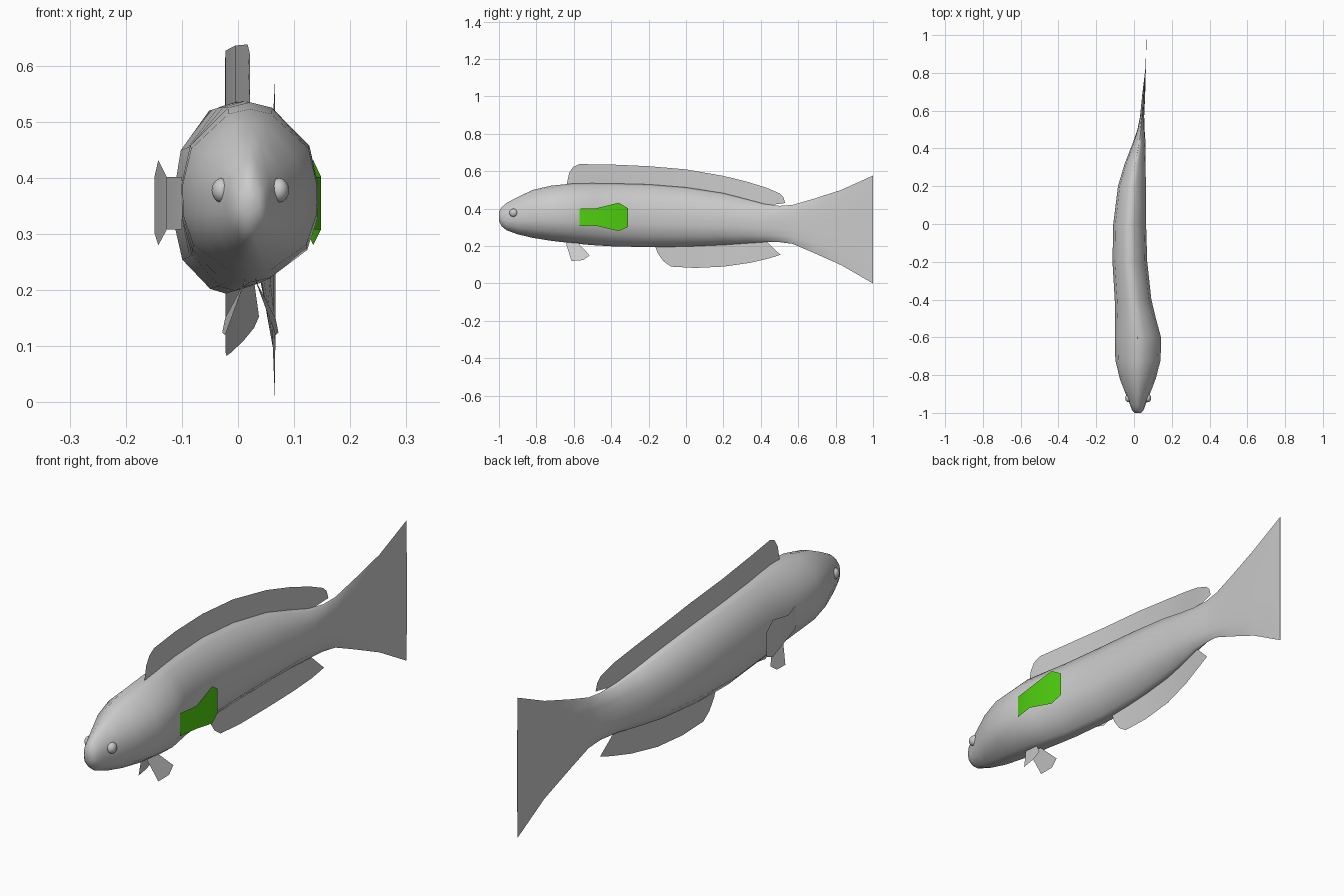
import bpy, math

if "Cube" in bpy.data.objects:
    bpy.data.objects.remove(bpy.data.objects["Cube"])

# body stations: y, centre x, half width, top z, bottom z
STATIONS = [
    (-1.0, .02, .018, .385, .335), (-.985, .02, .031, .408, .305), (-.96, .02, .04, .43, .285),
    (-.9, .02, .064, .462, .263), (-.82, .02, .095, .50, .244), (-.72, .021, .12, .523, .228),
    (-.6, .021, .122, .535, .214), (-.5, .008, .108, .536, .205), (-.4, -.005, .097, .535, .199),
    (-.2, -.022, .092, .53, .194), (0, -.023, .087, .514, .197), (.2, -.011, .074, .483, .206),
    (.32, .006, .055, .452, .214), (.42, .026, .036, .425, .221), (.5, .037, .019, .415, .221),
    (.57, .043, .011, .42, .212), (.68, .051, .008, .452, .165), (.83, .062, .001, .50, .098),
    (1.0, .066, .0005, .577, 0.0)]

# right half of the cross-section, top to bottom
HALF = [(0, 1), (.32, .94), (.87, .52), (1, .08), (.99, -.28), (.84, -.64), (.3, -.95), (0, -1)]
SECTION = HALF + [(-x, z) for x, z in HALF[-2:0:-1]]


def centre_x(y):
    for a, b in zip(STATIONS, STATIONS[1:]):
        if y <= b[0]:
            t = (y - a[0]) / (b[0] - a[0])
            return a[1] + t * (b[1] - a[1])
    return STATIONS[-1][1]


def make(name, verts, faces, angle=50):
    me = bpy.data.meshes.new(name)
    me.from_pydata(verts, [], faces)
    me.update()
    ob = bpy.data.objects.new(name, me)
    bpy.context.collection.objects.link(ob)
    bpy.ops.object.select_all(action='DESELECT')
    ob.select_set(True)
    bpy.context.view_layer.objects.active = ob
    bpy.ops.object.shade_smooth_by_angle(angle=math.radians(angle))
    return ob


def strip(name, edge_a, edge_b):
    """Thin sheet between two edges with equal point counts."""
    n = len(edge_a)
    faces = [(i, i + 1, n + i + 1, n + i) for i in range(n - 1)]
    return make(name, edge_a + edge_b, faces)


def median_fin(name, rows):
    """Fin along the body's curved midline; rows of base y, z and edge y, z."""
    return strip(name, [(centre_x(a), a, b) for a, b, c, d in rows],
                 [(centre_x(c), c, d) for a, b, c, d in rows])


# body and tail as one loft
n = len(SECTION)
verts = [(cx + px * hw, y, (top + bot) / 2 + pz * (top - bot) / 2)
         for y, cx, hw, top, bot in STATIONS for px, pz in SECTION]
faces = [(r * n + i, r * n + (i + 1) % n, (r + 1) * n + (i + 1) % n, (r + 1) * n + i)
         for r in range(len(STATIONS) - 1) for i in range(n)]
faces = [f[::-1] for f in faces]
last = (len(STATIONS) - 1) * n
faces += [tuple(range(n)), tuple(range(last + n - 1, last - 1, -1))]
make("body_and_tail", verts, faces)

# dorsal fin
median_fin("dorsal_fin", [
    (-.64, .52, -.625, .59), (-.62, .52, -.605, .622), (-.57, .52, -.57, .638), (-.4, .52, -.4, .636),
    (-.2, .51, -.2, .627), (0, .50, 0, .61), (.2, .46, .2, .575), (.32, .43, .33, .543),
    (.42, .415, .43, .512), (.47, .422, .5, .482), (.53, .43, .52, .462)])

# anal fin
median_fin("anal_fin", [
    (-.17, .21, -.15, .16), (-.12, .21, -.12, .118), (-.08, .21, -.08, .09), (.05, .21, .05, .083),
    (.2, .22, .2, .09), (.3, .23, .34, .11), (.38, .235, .44, .133), (.43, .225, .505, .153)])

for side, label in ((1, "right"), (-1, "left")):
    # pelvic fin, spread below the belly
    root = (.022 + side * .008, -.61, .225)
    make("pelvic_fin_" + label,
         [(root[0], -.645, .225), (root[0], -.58, .22), (.022 + side * .045, -.515, .15),
          (.022 + side * .05, -.55, .125), (.022 + side * .045, -.612, .12)],
         [(0, 1, 2, 3, 4)])
    # eye
    bpy.ops.mesh.primitive_uv_sphere_add(segments=12, ring_count=8, radius=.02,
                                         location=(.022 + side * .051, -.922, .378))
    eye = bpy.context.object
    eye.name = "eye_" + label
    eye.scale = (.9, 1.1, 1.1)
    bpy.ops.object.shade_smooth()

# pectoral fins: y, lower z, upper z, with x for each side
PECTORAL = [(-.57, .308, .402), (-.48, .308, .402), (-.36, .28, .432), (-.31, .302, .402)]
PECTORAL_X = {"right": (.136, .148, .134, .125), "left": (-.1, -.127, -.142, -.149)}
for label, xs in PECTORAL_X.items():
    fin = strip("pectoral_fin_" + label,
                [(x, y, lo) for x, (y, lo, hi) in zip(xs, PECTORAL)],
                [(x, y, hi) for x, (y, lo, hi) in zip(xs, PECTORAL)])
    if label == "right":
        green = bpy.data.materials.new("green")
        green.diffuse_color = (.08, .62, .005, 1)
        green.use_nodes = True
        green.node_tree.nodes["Principled BSDF"].inputs["Base Color"].default_value = green.diffuse_color
        fin.data.materials.append(green)
